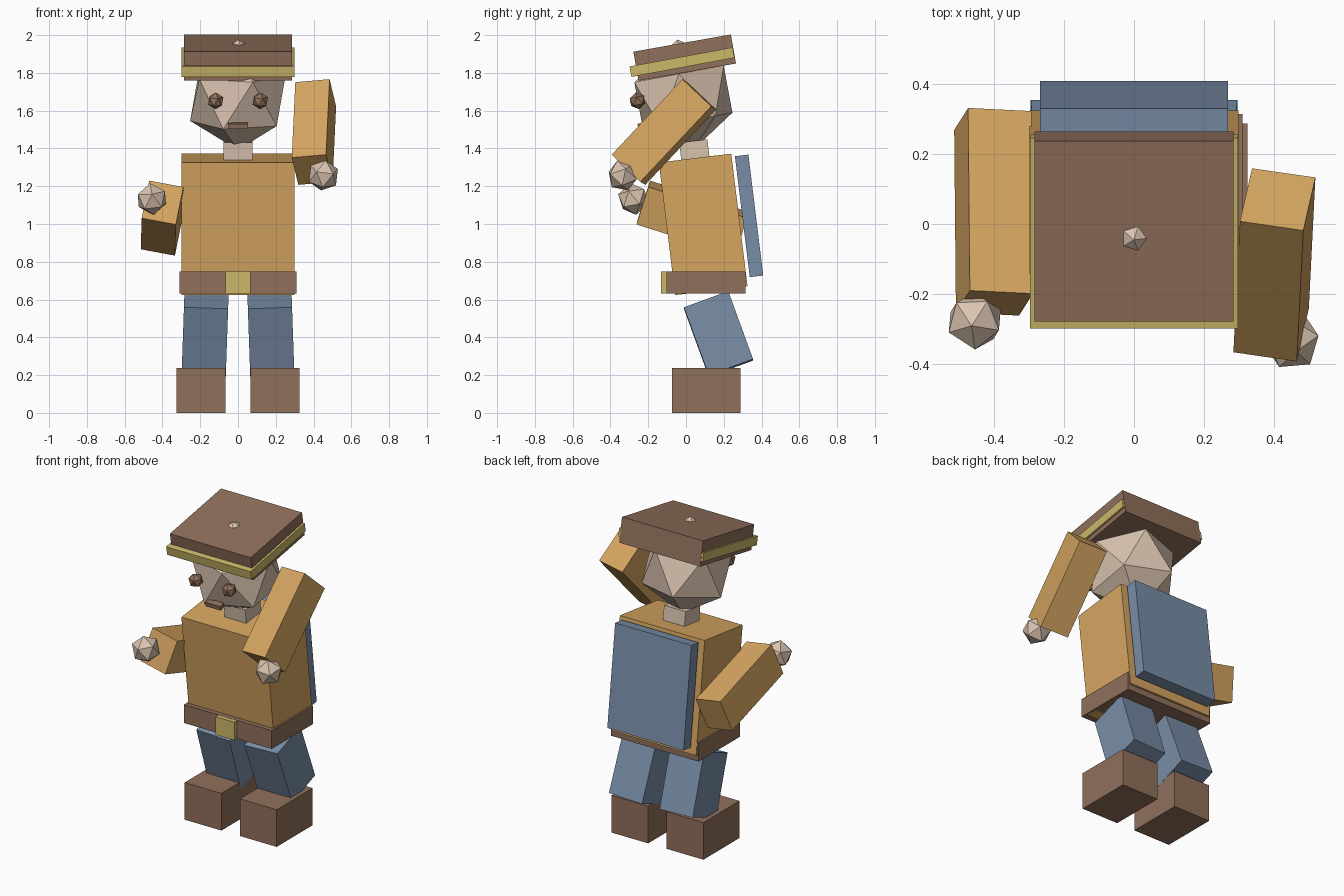
import bpy
from math import radians
from mathutils import Euler

if "Cube" in bpy.data.objects:
    bpy.data.objects.remove(bpy.data.objects["Cube"], do_unlink=True)


def material(name, rgb):
    mat = bpy.data.materials.new(name)
    mat.use_nodes = True
    mat.diffuse_color = (*rgb, 1)
    mat.node_tree.nodes["Principled BSDF"].inputs["Base Color"].default_value = (*rgb, 1)
    return mat


OCHRE = material("ochre cloth", (0.67, 0.38, 0.12))
BROWN = material("brown leather", (0.28, 0.16, 0.105))
BLUE = material("blue cloth", (0.19, 0.27, 0.39))
SKIN = material("pale skin", (0.70, 0.55, 0.43))
GOLD = material("dull gold", (0.60, 0.48, 0.14))


def finish(name, mat, loc, rot):
    obj = bpy.context.object
    obj.name = obj.data.name = name
    obj.location = loc
    obj.rotation_euler = Euler([radians(a) for a in rot])
    obj.data.materials.append(mat)
    return obj


def box(name, mat, loc, size, rot=(0, 0, 0)):
    bpy.ops.mesh.primitive_cube_add(size=1)
    obj = finish(name, mat, loc, rot)
    obj.scale = size
    return obj


def ball(name, mat, loc, radius, rot=(0, 0, 0)):
    bpy.ops.mesh.primitive_ico_sphere_add(subdivisions=1, radius=radius)
    return finish(name, mat, loc, rot)


# Paired parts: boots, bent legs and eyes
for side, s in (("left", 1), ("right", -1)):
    box(side + "_boot", BROWN, (s * 0.195, 0.107, 0.118), (0.26, 0.362, 0.237))
    box(side + "_leg", BLUE, (s * 0.174, 0.172, 0.418), (0.234, 0.25, 0.383), (20, -2 * s, 0))
    ball(side + "_eye", BROWN, (s * 0.118, -0.257, 1.652), 0.045, (11, 0, 0))

# Leaning trunk with back panel and neck
lean = (7, 0, 0)
box("torso", OCHRE, (0, 0.091, 0.998), (0.598, 0.386, 0.707), lean)
box("back_panel", BLUE, (0, 0.334, 1.043), (0.538, 0.072, 0.645), lean)
box("neck", SKIN, (0, 0.047, 1.37), (0.152, 0.15, 0.14), lean)

# Level belt and buckle
box("belt", BROWN, (0, 0.106, 0.69), (0.62, 0.418, 0.117))
box("buckle", GOLD, (0, -0.106, 0.69), (0.132, 0.052, 0.115))

# Head, mouth and hat share one tilt
tilt = (10.5, 0, 0)
ball("head", SKIN, (0, -0.014, 1.67), 0.283, tilt)
box("mouth", BROWN, (0, -0.235, 1.52), (0.106, 0.04, 0.028), tilt)
box("hat", BROWN, (0, -0.007, 1.881), (0.571, 0.524, 0.156), (10, 0, 0))
box("hat_band", GOLD, (0, -0.021, 1.857), (0.596, 0.555, 0.056), (10.5, 0, 0))
ball("hat_knob", SKIN, (0, -0.038, 1.935), 0.042, (10, 0, 0))

# Posed arms with faceted hands
for side, arm_at, hand_at, turn in (
    ("left", (0.402, -0.117, 1.487), (0.452, -0.335, 1.257), (-43, -5, -8.2)),
    ("right", (-0.402, 0.035, 1.031), (-0.456, -0.278, 1.132), (-107.8, 10.5, -2.8)),
):
    box(side + "_arm", OCHRE, arm_at, (0.184, 0.212, 0.548), turn)
    ball(side + "_hand", SKIN, hand_at, 0.085, turn)
